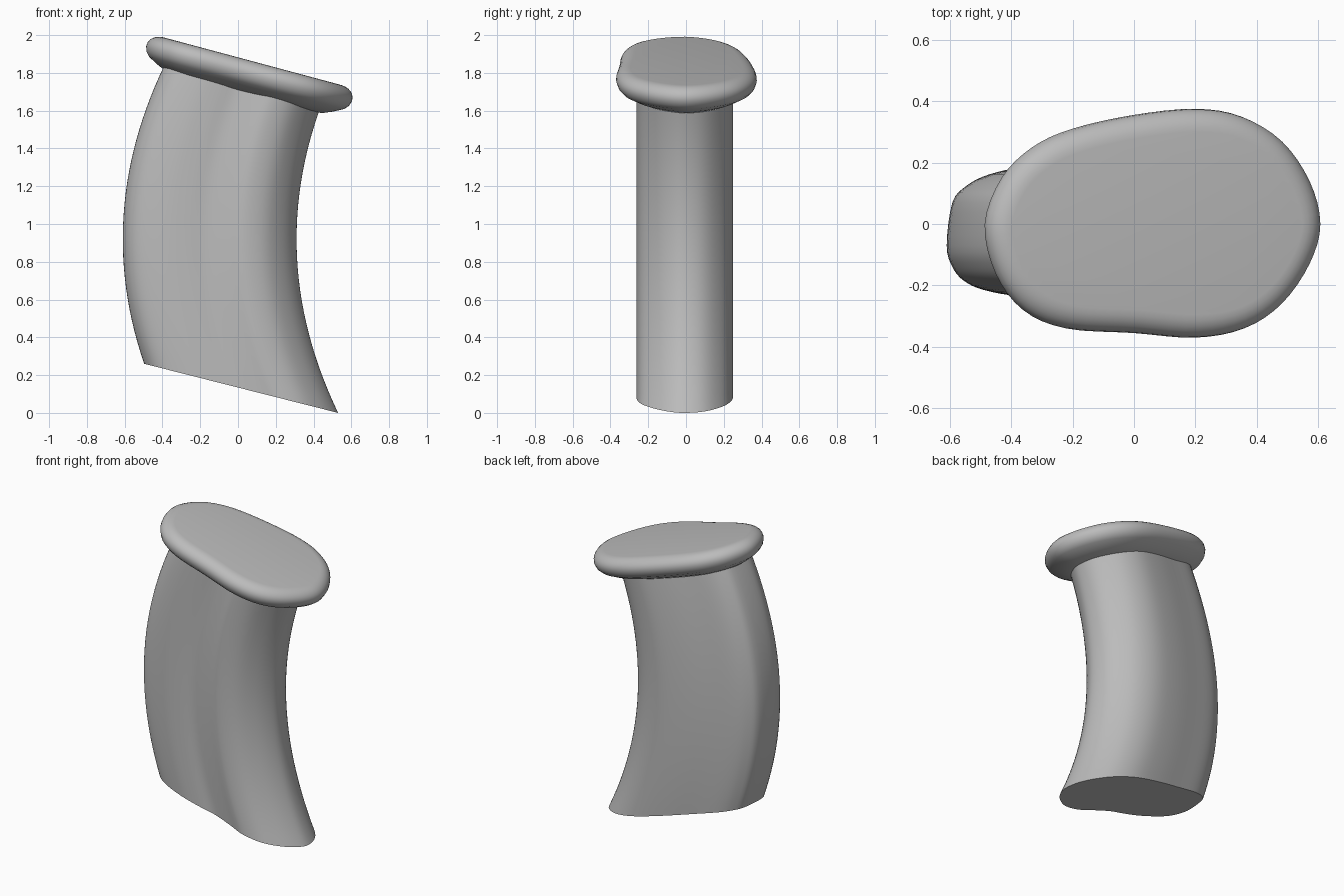
import bpy, bmesh, math
from mathutils import Vector

if "Cube" in bpy.data.objects:
    bpy.data.objects.remove(bpy.data.objects["Cube"])

# One plain grey for the whole model
grey = bpy.data.materials.new("plain_grey")
grey.use_nodes = True
colour = (0.5, 0.5, 0.5, 1)
grey.diffuse_color = colour
grey.node_tree.nodes["Principled BSDF"].inputs["Base Color"].default_value = colour


def closed_spline(points, steps=4):
    """Smooth closed curve through the 2D points."""
    pts = [Vector(p) for p in points]
    n, out = len(pts), []
    for i in range(n):
        a, b, c, d = (pts[(i + k) % n] for k in (-1, 0, 1, 2))
        for s in range(steps):
            t = s / steps
            out.append(b + (c - a) * t / 2 + (a * 2 - b * 5 + c * 4 - d) * t**2 / 2
                       + (b * 3 - a - c * 3 + d) * t**3 / 2)
    return out


def inset(loop, dist):
    """Move a counter-clockwise loop inward along its normals."""
    out = []
    for i, p in enumerate(loop):
        t = (loop[(i + 1) % len(loop)] - loop[i - 1]).normalized()
        out.append(p + Vector((-t.y, t.x)) * dist)
    return out


def loft(name, rings, angle):
    """Skin a stack of rings and close both ends."""
    bm = bmesh.new()
    loops = [[bm.verts.new(p) for p in ring] for ring in rings]
    for lo, hi in zip(loops, loops[1:]):
        for i in range(len(lo)):
            j = (i + 1) % len(lo)
            bm.faces.new((lo[i], lo[j], hi[j], hi[i]))
    bm.faces.new(loops[0][::-1])
    bm.faces.new(loops[-1])
    bmesh.ops.recalc_face_normals(bm, faces=bm.faces)
    mesh = bpy.data.meshes.new(name)
    bm.to_mesh(mesh)
    bm.free()
    mesh.materials.append(grey)
    obj = bpy.data.objects.new(name, mesh)
    bpy.context.collection.objects.link(obj)
    bpy.ops.object.select_all(action="DESELECT")
    obj.select_set(True)
    bpy.context.view_layer.objects.active = obj
    bpy.ops.object.shade_smooth_by_angle(angle=math.radians(angle))


# Curved grip: section (fraction of depth, y) swept along a bowed path
section = closed_spline([
    (0, -.07), (.02, -.14), (.06, -.185), (.13, -.215), (.25, -.235), (.37, -.235),
    (.48, -.228), (.6, -.245), (.7, -.262), (.82, -.235), (.92, -.16), (.98, -.08),
    (1, -.01), (.98, .08), (.92, .155), (.82, .22), (.68, .25), (.5, .235),
    (.3, .195), (.15, .162), (.07, .125), (.02, .07)])


def bow(x, z):
    return Vector((x + .26 * (z - .92) ** 2, 0, z))


rings = []
for k in range(29):
    t = k / 28 * 1.02
    left, right = bow(-.61, .26 + 1.55 * t), bow(.31, 1.6 * t)
    rings.append([left.lerp(right, p.x) + Vector((0, p.y, 0)) for p in section])
loft("grip", rings, 40)

# Tilted end cap: rounded rim above a tapered underside
outline = closed_spline([
    (.605, 0), (.57, .14), (.48, .27), (.35, .35), (.2, .375), (0, .355), (-.2, .31),
    (-.33, .25), (-.43, .15), (-.485, 0), (-.45, -.16), (-.36, -.28), (-.22, -.34),
    (0, -.355), (.2, -.37), (.36, -.34), (.48, -.26), (.57, -.13)])
tilt = math.radians(15)
cs, sn = math.cos(tilt), math.sin(tilt)
flat = [Vector((p.x / cs, p.y)) for p in outline]
profile = [(.14, -.108), (.085, -.085), (.03, -.056), (.01, -.034), (0, -.005)]
profile += [(.075 * (1 - math.cos(a)), .063 * math.sin(a))
            for a in (math.pi / 2 * i / 6 for i in range(1, 7))]
rings = []
for dist, h in profile:
    rings.append([(p.x * cs + h * sn, p.y, 1.817 - p.x * sn + h * cs)
                  for p in inset(flat, dist)])
loft("end_cap", rings, 40)
